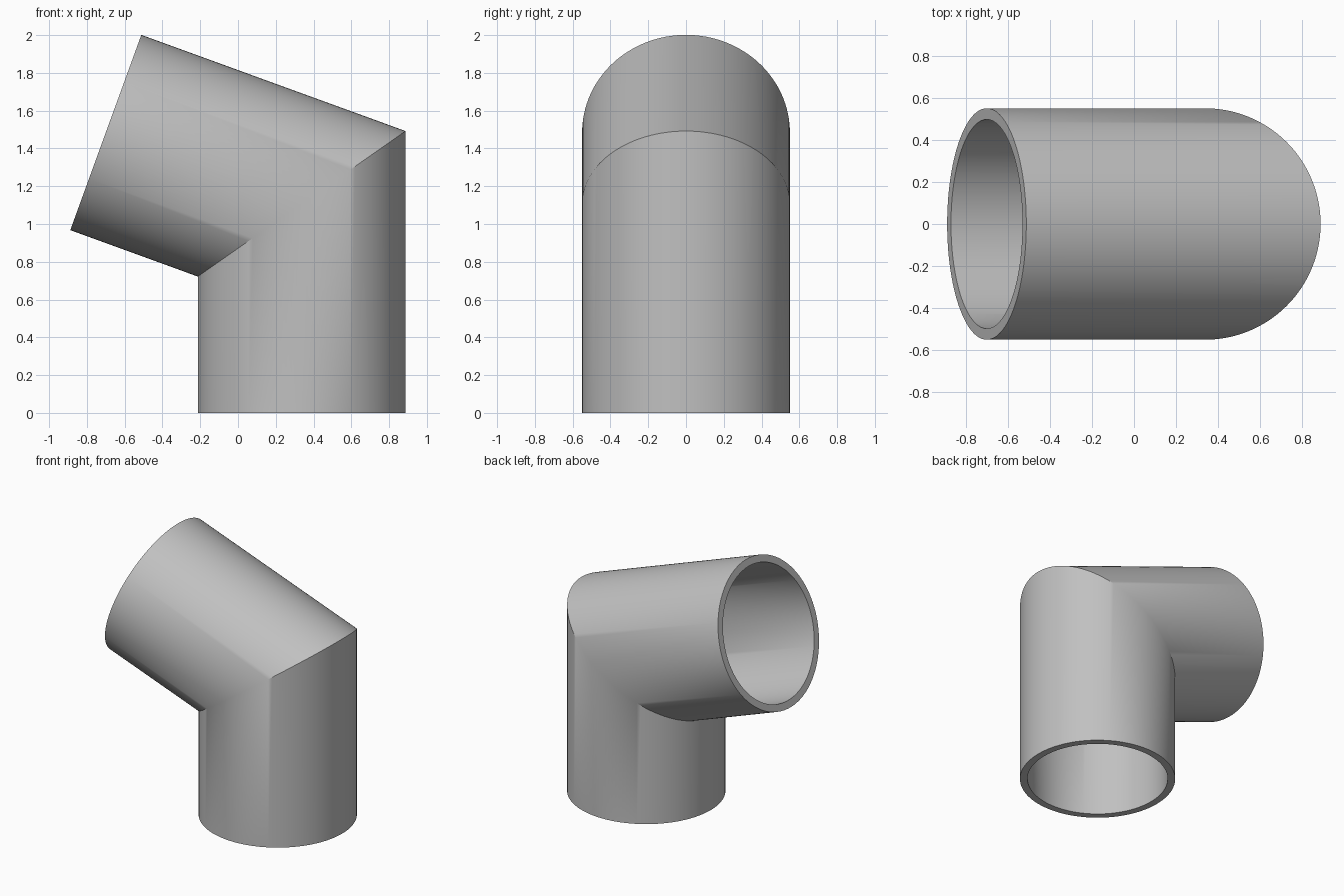
import bpy
import bmesh
from math import cos, sin, tan, pi, radians
from mathutils import Vector

cube = bpy.data.objects.get("Cube")
if cube:
    bpy.data.objects.remove(cube, do_unlink=True)

SEGMENTS = 128
OUTER, INNER = 0.55, 0.497
AXIS_X = 0.337                       # centre line of the upright leg
JOINT_Z = 1.107                      # height where the two centre lines meet
RISE = radians(20)                   # arm tilt above horizontal
MITRE = radians(35)                  # tilt of the joint plane
ARM_LENGTH = 1.1035

arm_dir = Vector((-cos(RISE), 0, sin(RISE)))
arm_up = Vector((sin(RISE), 0, cos(RISE)))
joint = Vector((AXIS_X, 0, JOINT_Z))


def ring(bm, radius, place):
    """One loop of vertices, placed by its cross-section coordinates."""
    angles = [2 * pi * i / SEGMENTS for i in range(SEGMENTS)]
    return [bm.verts.new(place(radius * cos(a), radius * sin(a))) for a in angles]


def at_base(u, v):
    return Vector((AXIS_X + u, v, 0))


def at_mitre(u, v):
    return joint + Vector((u, v, u * tan(MITRE)))


def at_mouth(u, v):
    return joint + arm_dir * ARM_LENGTH + arm_up * u + Vector((0, v, 0))


# Outer wall, mouth rim, inner wall and base rim as one closed strip of rings
bm = bmesh.new()
places = (at_base, at_mitre, at_mouth)
rings = [ring(bm, OUTER, p) for p in places]
rings += [ring(bm, INNER, p) for p in reversed(places)]
for a, b in zip(rings, rings[1:] + rings[:1]):
    for i in range(SEGMENTS):
        j = (i + 1) % SEGMENTS
        bm.faces.new((a[i], a[j], b[j], b[i]))
bmesh.ops.recalc_face_normals(bm, faces=bm.faces)
mesh = bpy.data.meshes.new("pipe_elbow")
bm.to_mesh(mesh)
bm.free()
pipe = bpy.data.objects.new("pipe_elbow", mesh)
bpy.context.collection.objects.link(pipe)

# Plain grey finish
grey = bpy.data.materials.new("plain grey")
grey.use_nodes = True
colour = (0.53, 0.53, 0.53, 1)
grey.diffuse_color = colour
grey.node_tree.nodes["Principled BSDF"].inputs["Base Color"].default_value = colour
mesh.materials.append(grey)

# Smooth walls with crisp rims and joint
bpy.ops.object.select_all(action="DESELECT")
pipe.select_set(True)
bpy.context.view_layer.objects.active = pipe
bpy.ops.object.shade_smooth_by_angle(angle=radians(30))
